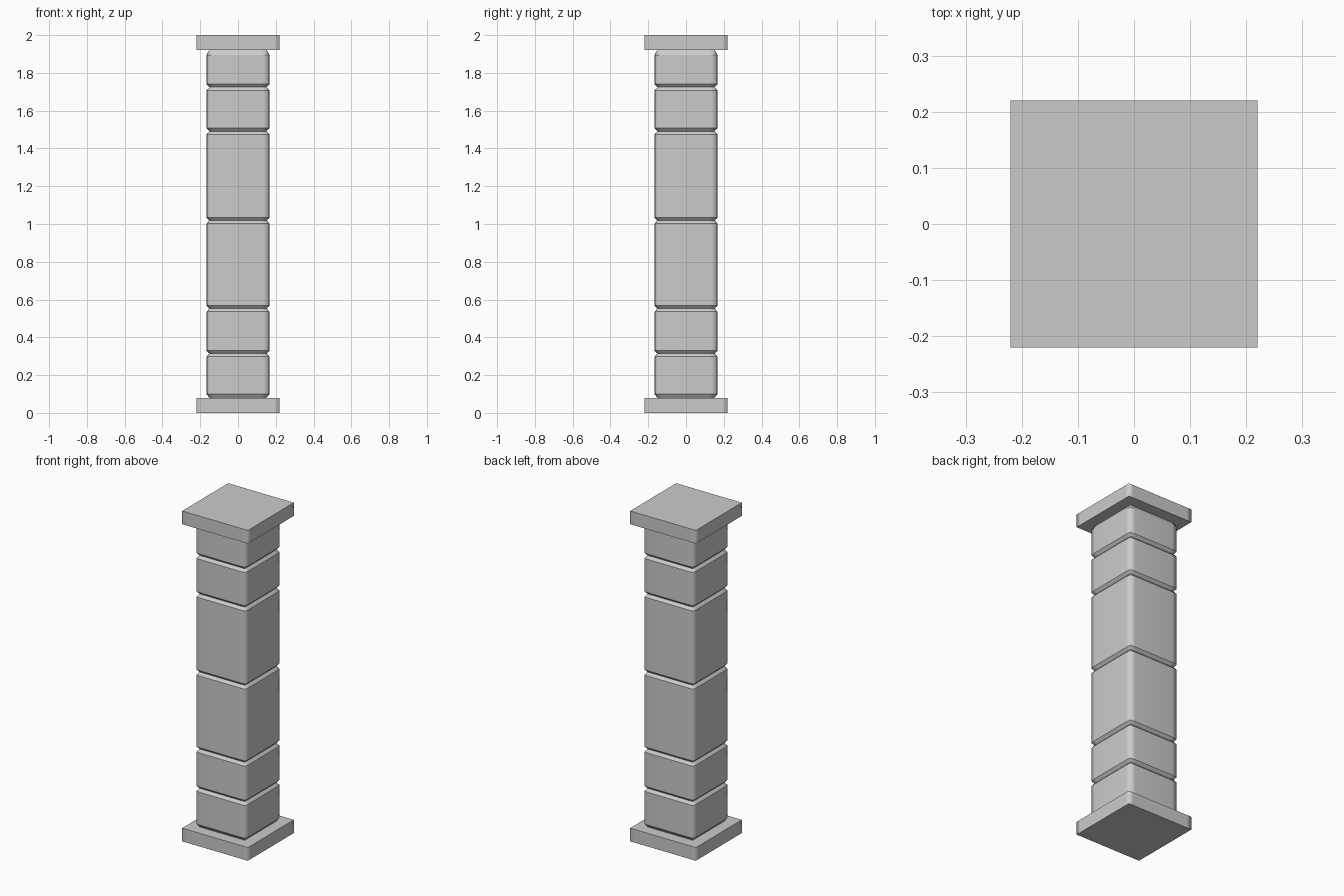
import bpy, bmesh
from mathutils import Matrix

if "Cube" in bpy.data.objects:
    bpy.data.objects.remove(bpy.data.objects["Cube"])


def ring_points(mid, corner, inset):
    """Square section, 12 points: softened corners plus an inset point each side."""
    quarter = [(corner, -corner), (mid, -inset), (mid, inset)]
    pts = []
    for q in range(4):
        for x, y in quarter:
            for _ in range(q):
                x, y = -y, x
            pts.append((x, y))
    return pts


def stack(name, profile):
    """Loft square sections; profile rows are (z, mid, corner, inset)."""
    bm = bmesh.new()
    rings = [[bm.verts.new((x, y, z)) for x, y in ring_points(m, c, i)]
             for z, m, c, i in profile]
    for lo, hi in zip(rings, rings[1:]):
        for k in range(12):
            j = (k + 1) % 12
            bm.faces.new((lo[k], lo[j], hi[j], hi[k]))
    bm.faces.new(rings[0][::-1])
    bm.faces.new(rings[-1])
    # Corners shade softly, horizontal edges stay crisp
    for f in bm.faces:
        f.smooth = True
    for e in bm.edges:
        a, b = e.verts
        e.smooth = abs(a.co.z - b.co.z) > 1e-5
    mesh = bpy.data.meshes.new(name)
    bm.to_mesh(mesh)
    bm.free()
    obj = bpy.data.objects.new(name, mesh)
    bpy.context.collection.objects.link(obj)
    return obj


# Square base and cap slabs
for name, z0, z1 in (("base_slab", 0.0, 0.08), ("cap_slab", 1.92, 2.0)):
    stack(name, [(z, 0.22, 0.22, 0.19) for z in (z0, z1)])

# Shaft of stacked blocks separated by V grooves
OUTER = (0.167, 0.164, 0.132)
INNER = (0.152, 0.152, 0.125)
grooves = [0.314, 0.552, 1.018, 1.491, 1.724]
half = 0.016
profile = [(0.08, *INNER), (0.10, *OUTER)]
for z in grooves:
    profile += [(z - half, *OUTER), (z, *INNER), (z + half, *OUTER)]
profile += [(1.896, *OUTER), (1.92, *INNER)]
stack("shaft", profile)
